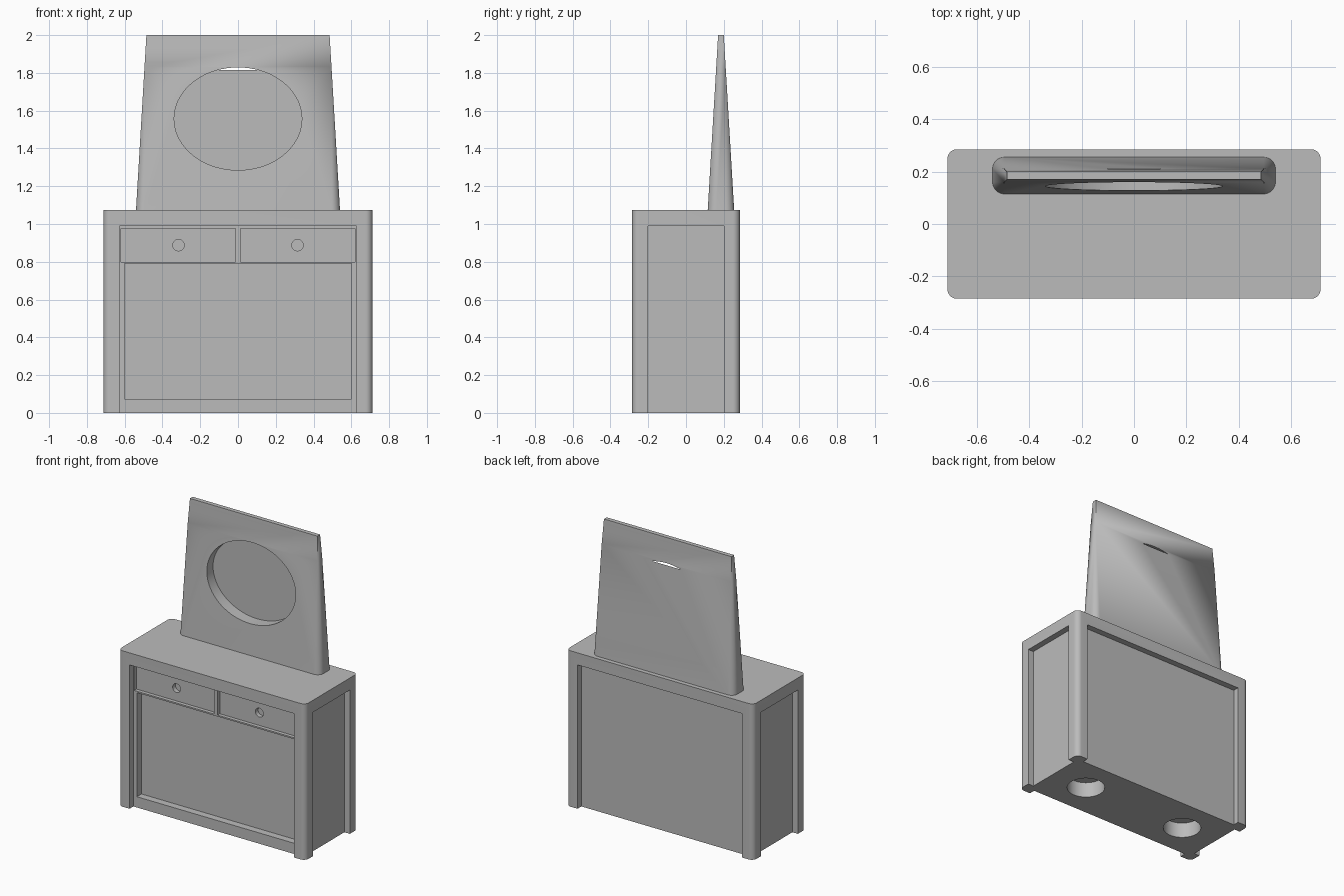
import bpy, bmesh
from math import sin, cos, pi, radians
from mathutils import Matrix

cube = bpy.data.objects.get("Cube")
if cube:
    bpy.data.objects.remove(cube, do_unlink=True)

grey = bpy.data.materials.new("plain grey")
grey.use_nodes = True
grey.diffuse_color = (0.5, 0.5, 0.5, 1)
grey.node_tree.nodes["Principled BSDF"].inputs["Base Color"].default_value = grey.diffuse_color


def make_object(name, bm):
    bmesh.ops.recalc_face_normals(bm, faces=bm.faces)
    mesh = bpy.data.meshes.new(name)
    bm.to_mesh(mesh)
    bm.free()
    mesh.materials.append(grey)
    obj = bpy.data.objects.new(name, mesh)
    bpy.context.collection.objects.link(obj)
    return obj


def box(x0, x1, y0, y1, z0, z1):
    bm = bmesh.new()
    place = Matrix.Translation(((x0 + x1) / 2, (y0 + y1) / 2, (z0 + z1) / 2))
    size = Matrix.Diagonal((x1 - x0, y1 - y0, z1 - z0, 1))
    bmesh.ops.create_cube(bm, size=1, matrix=place @ size)
    return make_object("cutter", bm)


def cylinder(center, rx, ry, length, along_y=False):
    bm = bmesh.new()
    turn = Matrix.Rotation(pi / 2 if along_y else 0, 4, 'X')
    bmesh.ops.create_cone(bm, cap_ends=True, segments=72, radius1=1, radius2=1, depth=length,
                          matrix=Matrix.Translation(center) @ turn @ Matrix.Diagonal((rx, ry, 1, 1)))
    return make_object("cutter", bm)


def rounded_prism(name, half_x, half_y, center_y, radius, levels, steps=10):
    """Stack of rounded rectangles; each level is (height, inward offset)."""
    bm = bmesh.new()
    rings = []
    for z, inset in levels:
        r = max(radius - inset, 0)
        ring = []
        for corner, (sx, sy) in enumerate(((1, 1), (-1, 1), (-1, -1), (1, -1))):
            for i in range(steps + 1):
                a = (corner + i / steps) * pi / 2
                ring.append(bm.verts.new((sx * (half_x - inset - r) + r * cos(a),
                                          center_y + sy * (half_y - inset - r) + r * sin(a), z)))
        rings.append(ring)
    for low, high in zip(rings, rings[1:]):
        for i in range(len(low)):
            j = (i + 1) % len(low)
            bm.faces.new((low[i], low[j], high[j], high[i]))
    bm.faces.new(rings[0])
    bm.faces.new(rings[-1])
    bmesh.ops.remove_doubles(bm, verts=bm.verts, dist=1e-5)
    return make_object(name, bm)


def carve(obj, cutters):
    bpy.context.view_layer.objects.active = obj
    for cutter in cutters:
        mod = obj.modifiers.new("carve", 'BOOLEAN')
        mod.operation = 'DIFFERENCE'
        mod.solver = 'EXACT'
        mod.object = cutter
        bpy.ops.object.modifier_apply(modifier=mod.name)
        bpy.data.objects.remove(cutter, do_unlink=True)


def smooth(obj):
    bpy.ops.object.select_all(action='DESELECT')
    obj.select_set(True)
    bpy.context.view_layer.objects.active = obj
    bpy.ops.object.shade_smooth_by_angle(angle=radians(25))


# Cabinet block with rounded upright corners
HX, HY, TOP = 0.712, 0.285, 1.073
POST, DEPTH, LINTEL = 0.085, 0.042, 0.99
cabinet = rounded_prism("cabinet", HX, HY, 0, 0.036, [(0, 0), (TOP, 0)])
inner_x, inner_y = HX - POST, HY - POST
front = -HY + DEPTH

# Sunken panels on all four sides, leaving corner posts
cuts = [box(-inner_x, inner_x, -HY - 0.1, front, -0.1, LINTEL),
        box(-inner_x, inner_x, HY - DEPTH, HY + 0.1, -0.1, LINTEL)]
# Lower front opening
cuts.append(box(-0.6, 0.6, front - 0.02, front + 0.05, 0.074, 0.79))
for s in (-1, 1):
    cuts.append(box(*sorted((s * (HX - DEPTH), s * (HX + 0.1))), -inner_y, inner_y, -0.1, LINTEL))
    # Drawer front and its round finger hole
    cuts.append(box(*sorted((s * 0.014, s * 0.62)), front - 0.02, front + 0.025, 0.8, 0.975))
    cuts.append(cylinder((s * 0.315, front + 0.025, 0.888), 0.03, 0.03, 0.06, along_y=True))
    # Round socket underneath
    cuts.append(cylinder((s * 0.4, 0, 0), 0.12, 0.12, 0.21))
carve(cabinet, cuts)
smooth(cabinet)

# Tapered mirror board with corners that sharpen toward the top
taper = 0.055
board = rounded_prism("mirror_board", 0.54, 0.07, 0.185, 0.045,
                      [(TOP, 0), (TOP + (2 - TOP) * 0.045 / taper, 0.045), (2, taper)])
# Oval mirror pocket, just breaking through the back near its top
carve(board, [cylinder((0, 0.1055, 1.557), 0.338, 0.272, 0.211, along_y=True)])
smooth(board)
